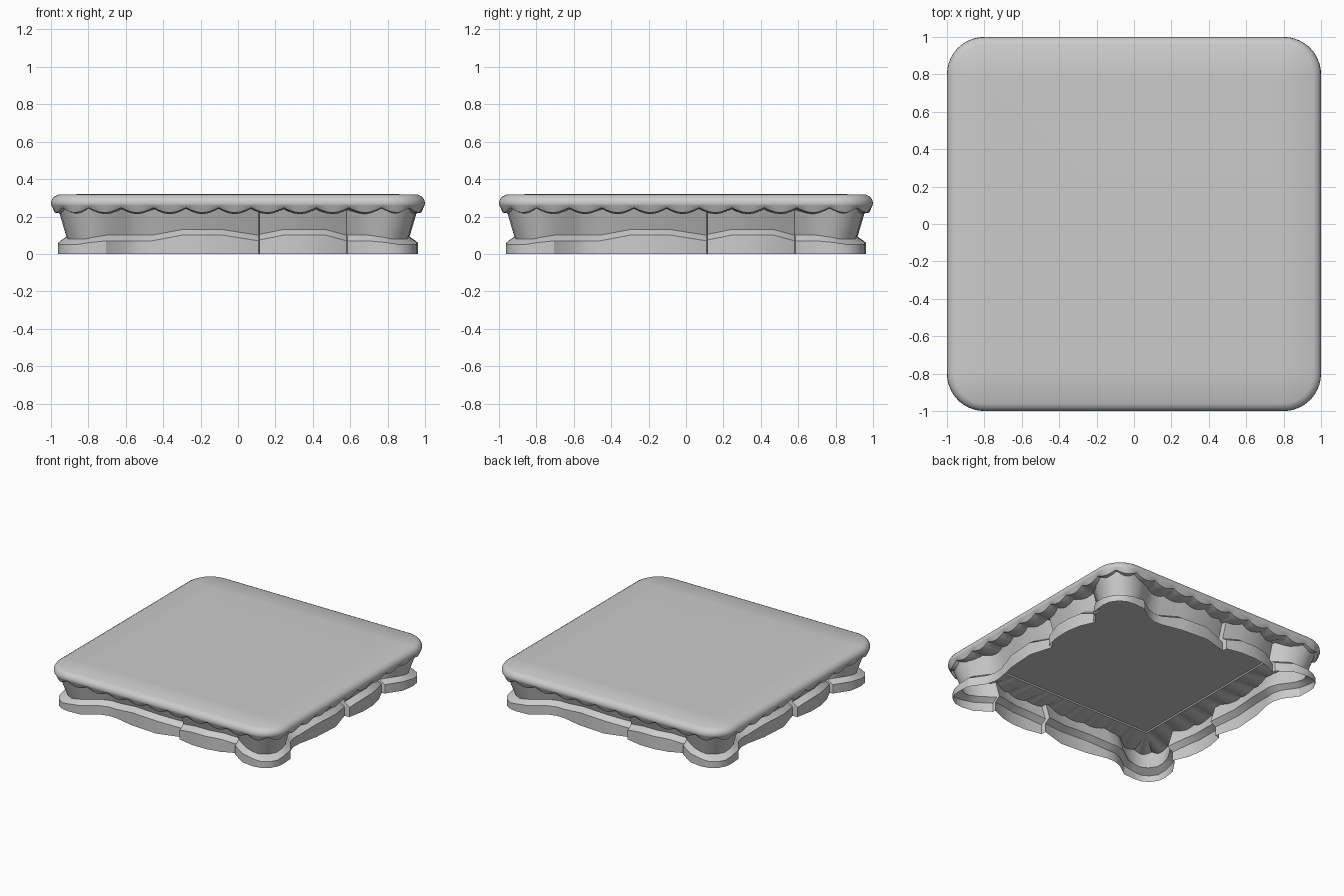
import bpy, bmesh, math
from mathutils import Vector

cube = bpy.data.objects.get("Cube")
if cube:
    bpy.data.objects.remove(cube, do_unlink=True)

stone = bpy.data.materials.new("stone grey")
stone.use_nodes = True
grey = (0.6, 0.6, 0.6, 1)
stone.diffuse_color = grey
stone.node_tree.nodes["Principled BSDF"].inputs["Base Color"].default_value = grey


def loft(name, rings, capped, angle):
    """Skin a stack of closed counter-clockwise rings, listed from below upward."""
    n = len(rings[0])
    bm = bmesh.new()
    rows = [[bm.verts.new(p) for p in ring] for ring in rings]
    for low, high in zip(rows, rows[1:]):
        for i in range(n):
            j = (i + 1) % n
            bm.faces.new((low[i], low[j], high[j], high[i]))
    if capped:
        bm.faces.new(reversed(rows[0]))
        bm.faces.new(rows[-1])
    # close up corners where inner rings collapse to a point
    bmesh.ops.remove_doubles(bm, verts=bm.verts, dist=1e-5)
    mesh = bpy.data.meshes.new(name)
    bm.to_mesh(mesh)
    bm.free()
    mesh.materials.append(stone)
    ob = bpy.data.objects.new(name, mesh)
    bpy.context.collection.objects.link(ob)
    bpy.ops.object.select_all(action='DESELECT')
    ob.select_set(True)
    bpy.context.view_layer.objects.active = ob
    bpy.ops.object.shade_smooth_by_angle(angle=math.radians(angle))


def turn(p, k):
    """Rotate a point by k quarter turns about z."""
    for _ in range(k):
        p = Vector((-p.y, p.x, p.z))
    return p


# Slab: rounded square with a scalloped lower lip
CORE, RADIUS, LOBES, STEPS = 0.8, 0.2, 11, 6
SIDE = 2 * CORE + RADIUS * math.pi / 2


def slab_ring(reach, z, drop):
    core = min(CORE, reach)
    rad = reach - core
    ring = []
    for k in range(4):
        for i in range(LOBES * STEPS):
            s = SIDE * i / (LOBES * STEPS)
            lobe = abs(math.sin(math.pi * i / STEPS))
            if s <= 2 * CORE:
                p = Vector((core * (s / CORE - 1), -reach, 0))
            else:
                a = (s - 2 * CORE) / RADIUS
                p = Vector((core + rad * math.sin(a), -core - rad * math.cos(a), 0))
            p.z = z - drop * lobe
            ring.append(turn(p, k))
    return ring


# reach, height, scallop depth
slab_profile = [
    (0.715, 0.250, 0), (0.72, 0.241, 0), (0.93, 0.241, 0.028),
    (0.980, 0.247, 0.026), (0.997, 0.259, 0), (1.0, 0.269, 0),
    (0.997, 0.287, 0), (0.985, 0.305, 0), (0.96, 0.318, 0), (0.78, 0.32, 0)]
loft("scalloped_top_slab", [slab_ring(*row) for row in slab_profile], True, 35)

# Rock outline of one side: along, outward, rim height
side = [
    (-0.80, 0.957, 0.06), (-0.705, 0.95, 0.07), (-0.60, 0.875, 0.07),
    (-0.53, 0.853, 0.07), (-0.46, 0.855, 0.07), (-0.30, 0.89, 0.10),
    (-0.08, 0.905, 0.10), (0.11, 0.85, 0.07), (0.116, 0.89, 0.075),
    (0.24, 0.915, 0.10), (0.36, 0.915, 0.10), (0.47, 0.895, 0.10),
    (0.58, 0.845, 0.07), (0.585, 0.87, 0.07), (0.70, 0.948, 0.07),
    (0.80, 0.962, 0.06), (0.865, 0.952, 0.05), (0.92, 0.915, 0.05),
    (0.95, 0.86, 0.05)]
outline = [turn(Vector((t, -d, z)), k) for k in range(4) for t, d, z in side]


def pull_in(c, inset):
    """Move a coordinate toward the middle only where it is near the border."""
    near = min(1, max(0, (abs(c) - 0.7) / 0.15))
    return c - math.copysign(inset * near, c)


def rock_ring(inset, height):
    return [Vector((pull_in(p.x, inset), pull_in(p.y, inset), height(p.z)))
            for p in outline]


# Foot rim with bevelled top
ledge = rock_ring(0.045, lambda z: z + 0.03)
loft("base_rim", [rock_ring(0, lambda z: 0), rock_ring(0, lambda z: z), ledge], False, 29)

# Flared wall between rim and slab
loft("flared_wall", [ledge, rock_ring(0, lambda z: 0.243)], False, 60)
